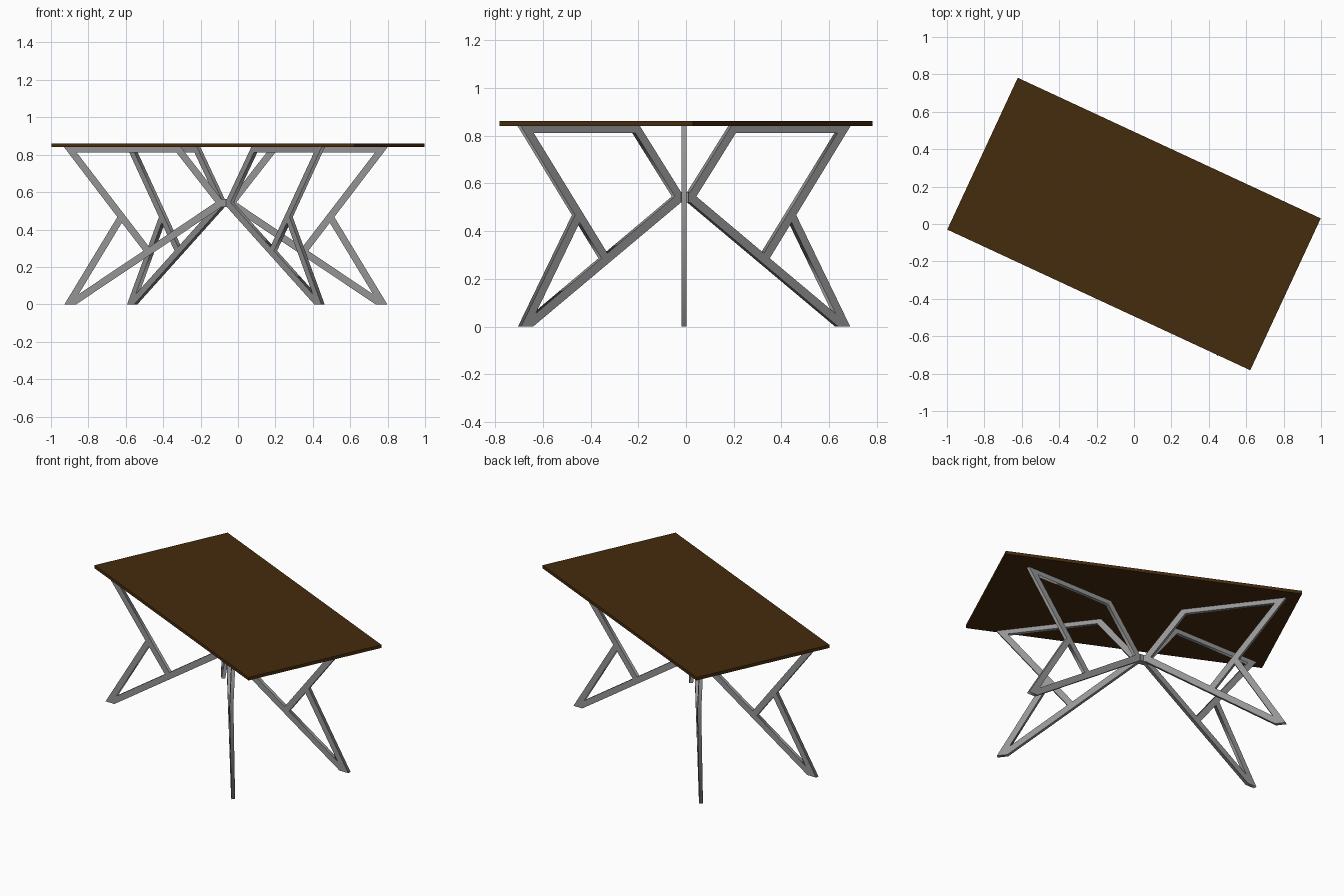
import bpy
import math

cube = bpy.data.objects.get("Cube")
if cube:
    bpy.data.objects.remove(cube, do_unlink=True)


def material(name, rgb):
    mat = bpy.data.materials.new(name)
    mat.use_nodes = True
    mat.diffuse_color = (*rgb, 1)
    mat.node_tree.nodes["Principled BSDF"].inputs["Base Color"].default_value = (*rgb, 1)
    return mat


brown = material("dark brown wood", (0.06, 0.025, 0.004))
grey = material("grey metal", (0.3, 0.3, 0.3))

# Side profile of half a leg frame: (distance from hub, height)
HALF = [(0.024, 0.563), (0.24, 0.84), (0.865, 0.84), (0.58, 0.467),
        (0.863, 0), (0.80, 0), (0.024, 0.52)]
HOLES = [[(0.264, 0.811), (0.797, 0.811), (0.41, 0.307), (0.056, 0.545)],
         [(0.441, 0.286), (0.556, 0.436), (0.787, 0.054)]]
HUB = (-0.065, -0.008)


def mirrored(points):
    return [(-x, z) for x, z in reversed(points)]


def leg_frame(name, angle):
    """Flat welded frame: two mirrored legs cut from one extruded outline."""
    curve = bpy.data.curves.new(name, "CURVE")
    curve.dimensions = "2D"
    curve.fill_mode = "BOTH"
    curve.extrude = 0.011
    loops = [HALF + mirrored(HALF)] + HOLES + [mirrored(h) for h in HOLES]
    for loop in loops:
        spline = curve.splines.new("POLY")
        spline.points.add(len(loop) - 1)
        for point, (x, z) in zip(spline.points, loop):
            point.co = (x, z, 0, 1)
        spline.use_cyclic_u = True
    curve.materials.append(grey)
    obj = bpy.data.objects.new(name, curve)
    bpy.context.collection.objects.link(obj)
    obj.location = (*HUB, 0)
    obj.rotation_euler = (math.pi / 2, 0, angle)
    bpy.ops.object.select_all(action="DESELECT")
    obj.select_set(True)
    bpy.context.view_layer.objects.active = obj
    bpy.ops.object.convert(target="MESH")


def box(name, size, location, angle, mat):
    bpy.ops.mesh.primitive_cube_add(size=1, location=location, rotation=(0, 0, angle))
    obj = bpy.context.object
    obj.name = name
    obj.scale = size
    obj.data.materials.append(mat)


# Crossed leg frames, joined at a small hub under the top
leg_frame("leg_frame_side", 0)
leg_frame("leg_frame_diagonal", math.radians(-53))
box("hub", (0.046, 0.036, 0.043), (*HUB, 0.5415), 0, grey)

# Rectangular top
box("table_top", (1.786, 0.895, 0.02), (0, 0, 0.85), math.radians(-24.9), brown)
